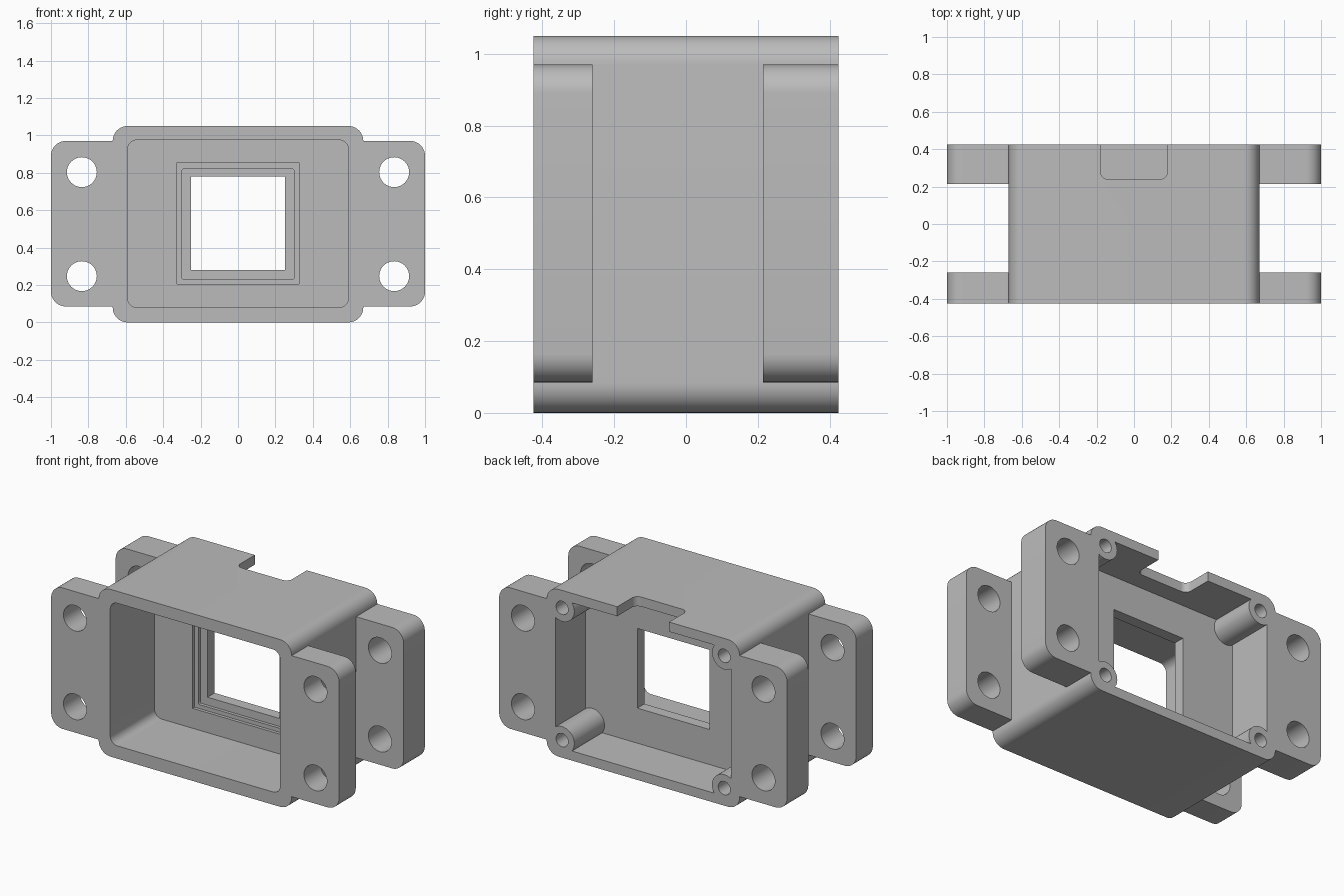
import bpy
from math import cos, sin, pi, radians
from mathutils import Vector

if "Cube" in bpy.data.objects:
    bpy.data.objects.remove(bpy.data.objects["Cube"], do_unlink=True)

grey = bpy.data.materials.new("plain_grey")
grey.use_nodes = True
colour = (0.5, 0.5, 0.5, 1)
grey.diffuse_color = colour
grey.node_tree.nodes["Principled BSDF"].inputs["Base Color"].default_value = colour

BACK = 0.425
MID = 0.525  # height of the symmetry plane


def prism(name, outline, start, end, axis="Y"):
    """Extrude a 2D outline along y or z."""
    def place(p, t):
        return (p[0], t, p[1]) if axis == "Y" else (p[0], p[1], t)
    n = len(outline)
    verts = [place(p, t) for t in (start, end) for p in outline]
    faces = [tuple(range(n)), tuple(reversed(range(n, 2 * n)))]
    faces += [(i, i + n, (i + 1) % n + n, (i + 1) % n) for i in range(n)]
    if axis == "Z":
        faces = [tuple(reversed(f)) for f in faces]
    mesh = bpy.data.meshes.new(name)
    mesh.from_pydata(verts, [], faces)
    mesh.materials.append(grey)
    obj = bpy.data.objects.new(name, mesh)
    bpy.context.collection.objects.link(obj)
    return obj


def rounded(half_w, low, high, r, steps=10):
    """Rounded rectangle, counter-clockwise."""
    if r == 0:
        return [(half_w, high), (-half_w, high), (-half_w, low), (half_w, low)]
    centres = [(half_w - r, high - r), (r - half_w, high - r),
               (r - half_w, low + r), (half_w - r, low + r)]
    return [(cx + r * cos((k + i / steps) * pi / 2), cz + r * sin((k + i / steps) * pi / 2))
            for k, (cx, cz) in enumerate(centres) for i in range(steps + 1)]


def circle(x, z, r, n=40):
    return [(x + r * cos(2 * pi * i / n), z + r * sin(2 * pi * i / n)) for i in range(n)]


def combine(target, tool, operation):
    """Apply a boolean and discard its tool."""
    tool.hide_render = True
    mod = target.modifiers.new(tool.name, "BOOLEAN")
    mod.operation, mod.solver, mod.object = operation, "EXACT", tool
    bpy.context.view_layer.objects.active = target
    bpy.ops.object.modifier_apply(modifier=mod.name)
    bpy.data.objects.remove(tool, do_unlink=True)


def cut(name, outline, start, end, axis="Y"):
    combine(housing, prism(name, outline, start, end, axis), "DIFFERENCE")


# Main block with the front and rear mounting flanges
housing = prism("housing", rounded(0.67, 0, 1.05, 0.08), -BACK, BACK)
flange = rounded(1.0, 0.085, 0.97, 0.08)
combine(housing, prism("front_flange", flange, -BACK, -0.26), "UNION")
combine(housing, prism("rear_flange", flange, 0.215, BACK), "UNION")

# Cavities either side of the dividing wall
cut("front_cavity", rounded(0.59, 0.08, 0.975, 0.05), -0.6, 0.015)
cut("rear_cavity", rounded(0.61, 0.06, 0.99, 0), 0.125, 0.6)

# Stepped window
cut("outer_step", rounded(0.325, 0.205, 0.855, 0), -0.1, 0.035)
cut("inner_step", rounded(0.3, 0.23, 0.82, 0.01, 3), -0.1, 0.055)
cut("window", rounded(0.25, 0.28, 0.78, 0), -0.1, 0.2)

# Notch in the rear of the top wall
cut("notch", rounded(0.18, 0.24, 0.6, 0.04), 0.9, 1.2, "Z")

# Screw posts and flange holes, mirrored on both axes
for sx in (-1, 1):
    for sz in (-1, 1):
        px, pz = sx * 0.563, MID + sz * 0.415
        combine(housing, prism("screw_post", circle(px, pz, 0.085), 0.1, BACK), "UNION")
        cut("screw_hole", circle(px, pz, 0.042, 24), 0.15, 0.6)
        cut("flange_hole", circle(sx * 0.835, MID + sz * 0.278, 0.08), -0.6, 0.6)

bpy.ops.object.select_all(action="DESELECT")
housing.select_set(True)
bpy.context.view_layer.objects.active = housing
bpy.ops.object.shade_smooth_by_angle(angle=radians(30))
